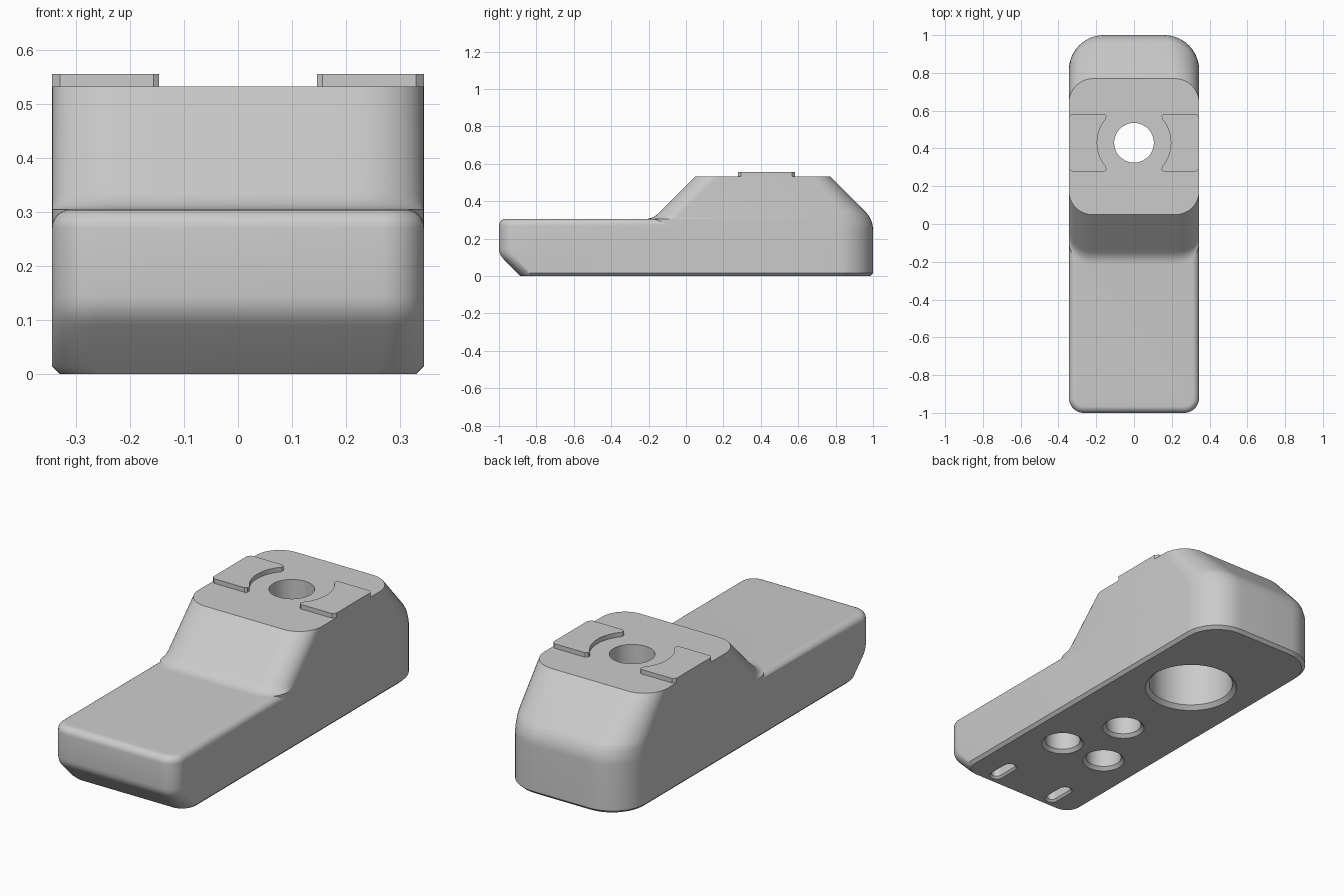
import bpy, bmesh, math

if "Cube" in bpy.data.objects:
    bpy.data.objects.remove(bpy.data.objects["Cube"])

W = 0.345          # half width
TOP = 0.533        # platform height
HOLE_Y = 0.43

grey = bpy.data.materials.new("plain grey")
grey.diffuse_color = (0.6, 0.6, 0.6, 1)
grey.use_nodes = True
grey.node_tree.nodes["Principled BSDF"].inputs["Base Color"].default_value = grey.diffuse_color


def rounded(half, y0, y1, rf, rb, z, n=10):
    """Rounded rectangle outline with separate front and back corner radii."""
    pts = []
    for cx, cy, r, start in ((half - rb, y1 - rb, rb, 0), (rb - half, y1 - rb, rb, 90),
                             (rf - half, y0 + rf, rf, 180), (half - rf, y0 + rf, rf, 270)):
        for i in range(n + 1):
            a = math.radians(start + 90 * i / n)
            pts.append((cx + r * math.cos(a), cy + r * math.sin(a), z))
    return pts


def stadium(cx, cy, r, straight, z, n=48):
    """Circle, or slot running along y when straight > 0."""
    pts = []
    for i in range(n):
        a = 2 * math.pi * (i + 0.5) / n
        s = math.copysign(straight / 2, math.sin(a))
        pts.append((cx + r * math.cos(a), cy + s + r * math.sin(a), z))
    return pts


def bend(p0, p1, p2, n=6):
    """Points of a blend from p0 to p2 around corner p1."""
    return [tuple((1 - t) ** 2 * a + 2 * t * (1 - t) * b + t * t * c
                  for a, b, c in zip(p0, p1, p2)) for t in [i / n for i in range(n + 1)]]


def sample(path, z):
    """First coordinate of a (value, z) path at height z."""
    for (a, za), (b, zb) in zip(path, path[1:]):
        if za <= z <= zb:
            return a + (b - a) * (z - za) / max(zb - za, 1e-9)
    return path[0][0] if z < path[0][1] else path[-1][0]


def loft(name, stacks):
    """Closed solids from stacks of equal-sized outlines."""
    bm = bmesh.new()
    for rings in stacks:
        loops = [[bm.verts.new(p) for p in ring] for ring in rings]
        n = len(loops[0])
        for lo, hi in zip(loops, loops[1:]):
            for i in range(n):
                j = (i + 1) % n
                bm.faces.new((lo[i], lo[j], hi[j], hi[i]))
        bm.faces.new(loops[0][::-1])
        bm.faces.new(loops[-1])
    bmesh.ops.recalc_face_normals(bm, faces=bm.faces)
    mesh = bpy.data.meshes.new(name)
    bm.to_mesh(mesh)
    bm.free()
    mesh.materials.append(grey)
    ob = bpy.data.objects.new(name, mesh)
    bpy.context.collection.objects.link(ob)
    return ob


def activate(ob):
    bpy.ops.object.select_all(action='DESELECT')
    ob.select_set(True)
    bpy.context.view_layer.objects.active = ob


def boolean(ob, other, operation):
    mod = ob.modifiers.new(operation, 'BOOLEAN')
    mod.operation, mod.solver, mod.object = operation, 'EXACT', other
    activate(ob)
    bpy.ops.object.modifier_apply(modifier=mod.name)
    bpy.data.objects.remove(other)


# Low front slab: bottom bevel, sloped nose, rounded top edge
rings = [rounded(W - 0.015, -0.885, 0.3, 0.075, 0.05, 0),
         rounded(W, -0.90, 0.3, 0.08, 0.05, 0.015)]
for y, z in bend((-0.975, 0.09), (-1, 0.115), (-1, 0.145), 4):
    rings.append(rounded(W, y, 0.3, 0.08, 0.05, z))
for i in range(7):
    a = math.pi / 2 * i / 6
    d = 0.035 * (1 - math.cos(a))
    rings.append(rounded(W - d, -1 + d, 0.3, 0.08 - d, 0.05, 0.27 + 0.035 * math.sin(a)))
body = loft("body", [rings])

# Raised rear block with front ramp and sloped back
ramp = [(-0.218, 0)] + bend((-0.218, 0.305), (-0.178, 0.305), (-0.148, 0.335)) + [(0.05, TOP)]
back = [(1, 0)] + bend((1, 0.245), (1, 0.303), (0.958, 0.345)) + [(0.77, TOP)]
heights = sorted({round(z, 4) for _, z in ramp + back if z > 0.1})
rings = [rounded(W - 0.015, -0.2, 0.985, 0.12, 0.175, 0),
         rounded(W, -0.218, 1, 0.12, 0.185, 0.015)]
for z in heights:
    rb = 0.185 - 0.055 * max(0, (z - 0.3) / (TOP - 0.3))
    rings.append(rounded(W, sample(ramp, z), sample(back, z), 0.125, rb, z))
boolean(body, loft("rear_block", [rings]), 'UNION')


# Stepped through hole, blind round holes and slots underneath
def pocket(x, y, r, straight, depth, bevel):
    return [stadium(x, y, r + bevel + 0.01, straight, -0.01), stadium(x, y, r, straight, bevel),
            stadium(x, y, r, straight, depth)]


bore = pocket(0, HOLE_Y, 0.202, 0, 0.35, 0.02)
bore += [stadium(0, HOLE_Y, 0.105, 0, 0.35), stadium(0, HOLE_Y, 0.105, 0, 0.7)]
holes = [pocket(x, y, 0.085, 0, 0.2, 0.016) for x, y in ((0, -0.08), (0.13, -0.385), (-0.13, -0.385))]
slots = [pocket(x, -0.78, 0.025, 0.1, 0.1, 0.01) for x in (-0.175, 0.175)]
for name, stacks in (("bore_cutter", [bore]), ("hole_cutter", holes), ("slot_cutter", slots)):
    boolean(body, loft(name, stacks), 'DIFFERENCE')
activate(body)
bpy.ops.object.shade_smooth_by_angle(angle=math.radians(30))

# Raised locating pads with a curved inner edge
R, HALF = 0.195, 0.152
half_angle = math.acos(0.148 / R)
for name, side in (("left_pad", -1), ("right_pad", 1)):
    outline = [(0.33, -HALF), (W, -HALF + 0.015), (W, HALF - 0.015), (0.33, HALF),
               (0.157, HALF), (0.146, HALF - 0.008)]
    for i in range(17):
        a = half_angle * (1 - i / 8)
        outline.append((R * math.cos(a), R * math.sin(a)))
    outline += [(0.146, -HALF + 0.008), (0.157, -HALF)]
    pad = loft(name, [[[(side * x, HOLE_Y + y, z) for x, y in outline] for z in (TOP, 0.556)]])
    activate(pad)
    bpy.ops.object.shade_smooth_by_angle(angle=math.radians(30))
